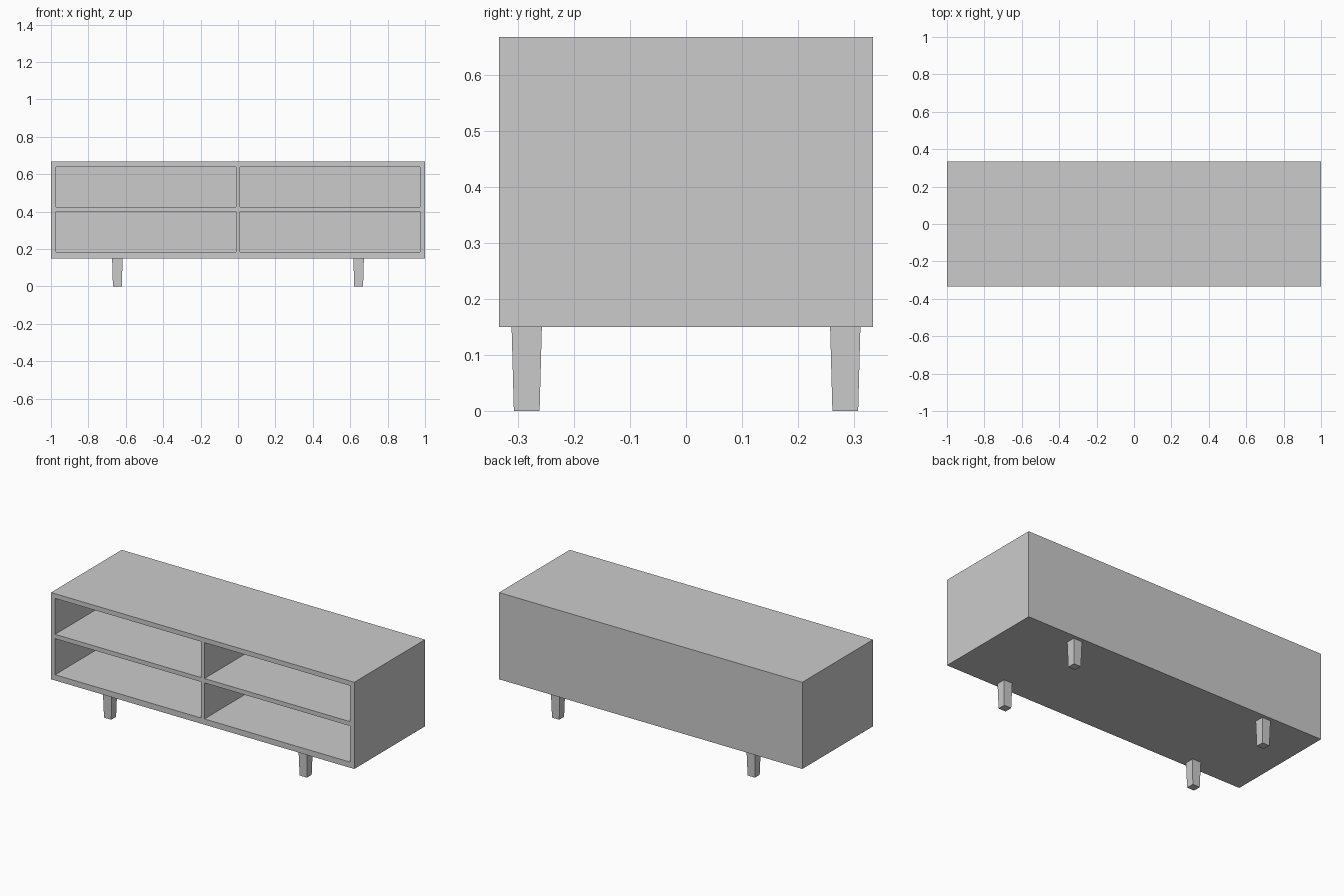
import bpy
import bmesh
from mathutils import Vector

if "Cube" in bpy.data.objects:
    bpy.data.objects.remove(bpy.data.objects["Cube"])


def box(name, lo, hi, taper=1.0):
    """Box between two corners; taper scales its bottom face."""
    lo, hi = Vector(lo), Vector(hi)
    size, mid = hi - lo, (lo + hi) / 2
    bm = bmesh.new()
    bmesh.ops.create_cube(bm, size=1)
    for v in bm.verts:
        k = taper if v.co.z < 0 else 1.0
        v.co = Vector((v.co.x * size.x * k, v.co.y * size.y * k, v.co.z * size.z))
    mesh = bpy.data.meshes.new(name)
    bm.to_mesh(mesh)
    bm.free()
    obj = bpy.data.objects.new(name, mesh)
    obj.location = mid
    bpy.context.collection.objects.link(obj)
    return obj


HALF_DEPTH = 0.333
BASE, TOP = 0.15, 0.667

# Cabinet body
cabinet = box("cabinet", (-1, -HALF_DEPTH, BASE), (1, HALF_DEPTH, TOP))

# Four open compartments, two columns by two rows
for x0, x1 in ((-0.973, -0.012), (0.012, 0.973)):
    for z0, z1 in ((0.184, 0.399), (0.425, 0.639)):
        cutter = box("compartment_cutter", (x0, -HALF_DEPTH - 0.1, z0),
                     (x1, HALF_DEPTH - 0.027, z1))
        cutter.hide_render = True
        cutter.hide_set(True)
        cutter.display_type = 'WIRE'
        mod = cabinet.modifiers.new("compartment", 'BOOLEAN')
        mod.operation = 'DIFFERENCE'
        mod.solver = 'EXACT'
        mod.object = cutter

# Tapered square legs
for side, sx in (("left", -1), ("right", 1)):
    for end, sy in (("front", -1), ("back", 1)):
        cx, cy = sx * 0.645, sy * 0.284
        box(f"{end}_{side}_leg", (cx - 0.028, cy - 0.027, 0),
            (cx + 0.028, cy + 0.027, BASE), taper=0.85)
